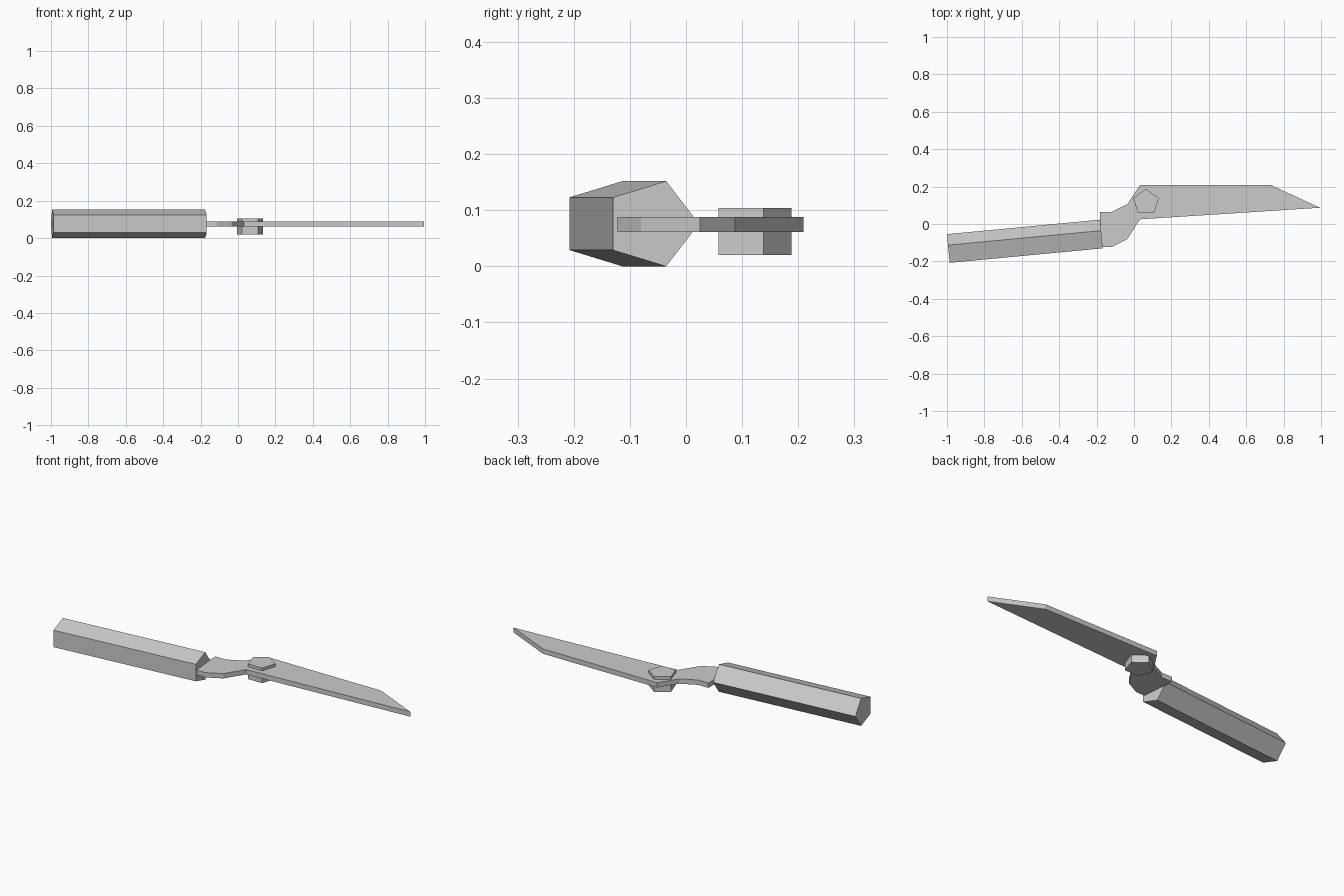
import bpy
import bmesh
from math import cos, sin, pi, radians
from mathutils import Matrix

if "Cube" in bpy.data.objects:
    bpy.data.objects.remove(bpy.data.objects["Cube"])


def prism(name, outline, depth, matrix):
    """Extrude a flat outline along its local z, then place it."""
    bm = bmesh.new()
    face = bm.faces.new([bm.verts.new((x, y, 0)) for x, y in outline])
    ext = bmesh.ops.extrude_face_region(bm, geom=[face])
    verts = [v for v in ext["geom"] if isinstance(v, bmesh.types.BMVert)]
    bmesh.ops.translate(bm, vec=(0, 0, depth), verts=verts)
    bm.transform(matrix)
    bmesh.ops.recalc_face_normals(bm, faces=bm.faces)
    mesh = bpy.data.meshes.new(name)
    bm.to_mesh(mesh)
    bm.free()
    obj = bpy.data.objects.new(name, mesh)
    bpy.context.collection.objects.link(obj)
    return obj


def pentagon(rx, ry):
    return [(rx * cos(2 * pi * i / 5), ry * sin(2 * pi * i / 5)) for i in range(5)]


# blade with its offset neck
prism("blade", [(0.032, 0.209), (0.73, 0.209), (0.995, 0.087), (0.032, 0.025),
                (-0.035, -0.08), (-0.115, -0.122), (-0.183, -0.122),
                (-0.183, 0.065), (-0.12, 0.065), (-0.035, 0.107)],
      0.027, Matrix.Translation((0, 0, 0.061)))

# pivot pin through the blade root
prism("pivot_pin", pentagon(0.072, 0.072), 0.084,
      Matrix.Translation((0.064, 0.116, 0.02)) @ Matrix.Rotation(pi / 2, 4, 'Z'))

# five-sided handle: local x -> +y, local y -> +z, local z -> +x, then tilted
axes = Matrix(((0, 0, 1, 0), (1, 0, 0, 0), (0, 1, 0, 0), (0, 0, 0, 1)))
prism("handle", pentagon(0.085, 0.08), 0.822,
      Matrix.Translation((-0.992, -0.139, 0.076))
      @ Matrix.Rotation(radians(5.4), 4, 'Z') @ axes)
